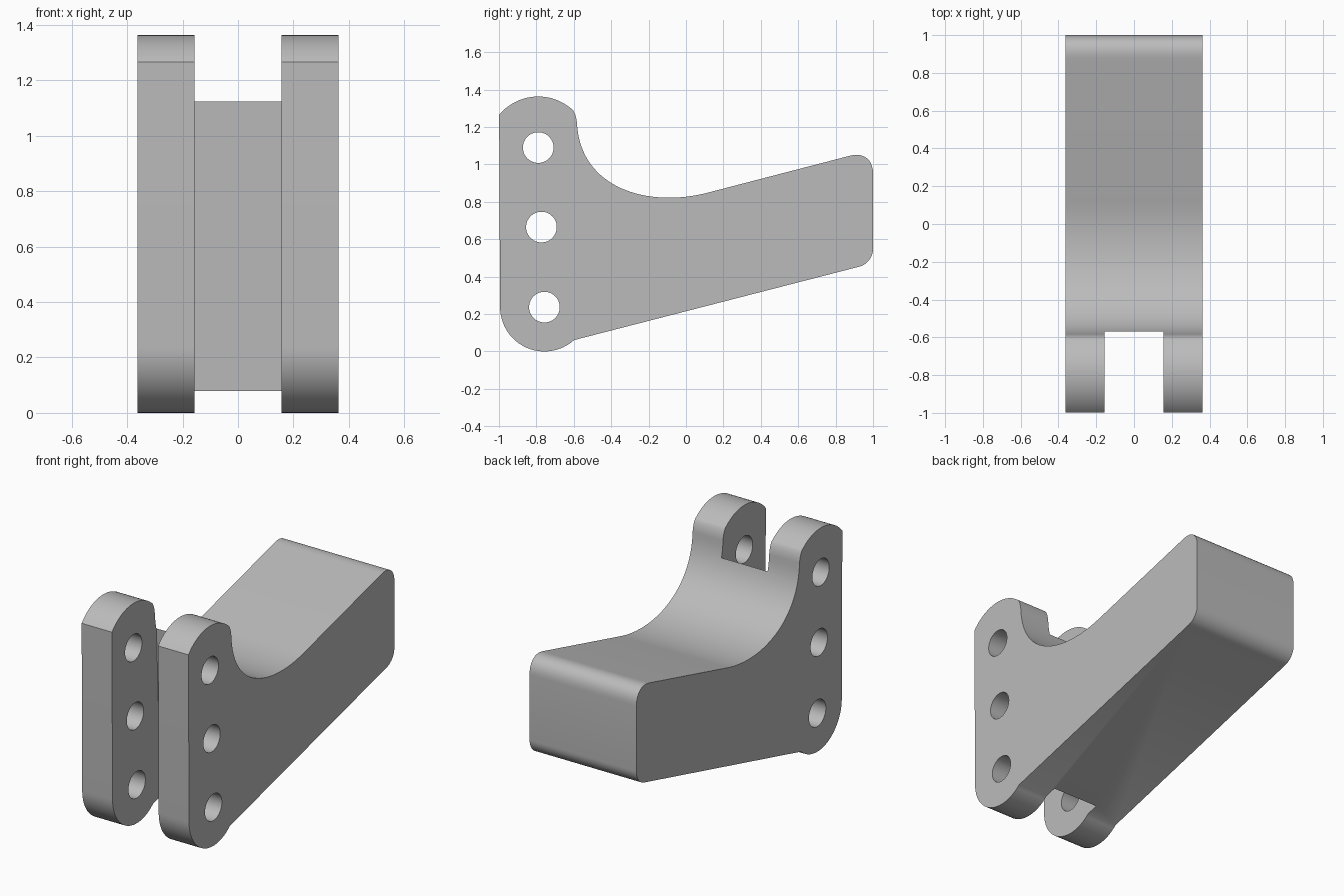
import bpy, bmesh, math
from mathutils import Vector

cube = bpy.data.objects.get("Cube")
if cube:
    bpy.data.objects.remove(cube, do_unlink=True)

HALF_WIDTH = 0.363
SLOT_HALF = 0.157

grey = bpy.data.materials.new("plain_grey")
grey.use_nodes = True
grey.diffuse_color = (0.5, 0.5, 0.5, 1)
grey.node_tree.nodes["Principled BSDF"].inputs["Base Color"].default_value = (0.5, 0.5, 0.5, 1)


def arc(centre, radius, start, end, steps=24):
    """Points of a circular arc in the (y, z) plane, angles in degrees."""
    angles = [math.radians(start + (end - start) * i / steps) for i in range(steps + 1)]
    return [(centre[0] + radius * math.cos(a), centre[1] + radius * math.sin(a)) for a in angles]


def bezier(p0, p1, p2, p3, steps=32):
    """Points of a cubic curve in the (y, z) plane."""
    a, b, c, d = map(Vector, (p0, p1, p2, p3))
    points = []
    for i in range(steps + 1):
        t = i / steps
        s = 1 - t
        points.append(tuple(a * s**3 + b * 3 * s * s * t + c * 3 * s * t * t + d * t**3))
    return points


def fillet(start, corner, end, steps=10):
    """Rounded corner between two tangent points."""
    s, c, e = map(Vector, (start, corner, end))
    return bezier(s, s.lerp(c, 0.6), e.lerp(c, 0.6), e, steps)


def prism(name, profile, half_width):
    """Extrude a (y, z) outline along x, centred on x = 0."""
    bm = bmesh.new()
    face = bm.faces.new([bm.verts.new((-half_width, y, z)) for y, z in profile])
    out = bmesh.ops.extrude_face_region(bm, geom=[face])
    moved = [v for v in out["geom"] if isinstance(v, bmesh.types.BMVert)]
    bmesh.ops.translate(bm, verts=moved, vec=(2 * half_width, 0, 0))
    bmesh.ops.recalc_face_normals(bm, faces=bm.faces)
    mesh = bpy.data.meshes.new(name)
    bm.to_mesh(mesh)
    bm.free()
    mesh.materials.append(grey)
    obj = bpy.data.objects.new(name, mesh)
    bpy.context.collection.objects.link(obj)
    return obj


# Outline of the bracket, clockwise from the top of the front edge
holes = [(-0.79, 1.09), (-0.773, 0.665), (-0.757, 0.237)]
outline = arc(holes[0], 0.273, 140, 51)
outline += fillet((-0.61, 1.297), (-0.587, 1.275), (-0.583, 1.22))
outline += bezier((-0.583, 1.22), (-0.565, 0.87), (-0.2, 0.765), (0.12, 0.85))[1:]
outline += fillet((0.875, 1.046), (1, 1.079), (1, 0.95))
outline += fillet((1, 0.55), (1, 0.473), (0.925, 0.453))
outline += arc(holes[2], 0.237, -48, -180)
bracket = prism("bracket", outline, HALF_WIDTH)

# Slot with a slightly tilted back wall, and three pin holes
slot = [(-1.2, -0.2), (-0.515, -0.2), (-0.583, 1.5), (-1.2, 1.5)]
cutters = [prism("slot_cutter", slot, SLOT_HALF)]
cutters += [prism("pin_hole_cutter", arc(c, 0.082, 0, 352.5, 47), 0.6) for c in holes]

bpy.context.view_layer.objects.active = bracket
for cutter in cutters:
    cutter.hide_render = True
    mod = bracket.modifiers.new("cut", "BOOLEAN")
    mod.operation = "DIFFERENCE"
    mod.solver = "EXACT"
    mod.object = cutter
    bpy.ops.object.modifier_apply(modifier=mod.name)
    bpy.data.objects.remove(cutter, do_unlink=True)

# Smooth curved walls, crisp edges
bpy.ops.object.select_all(action="DESELECT")
bracket.select_set(True)
bpy.ops.object.shade_smooth_by_angle(angle=math.radians(25))
